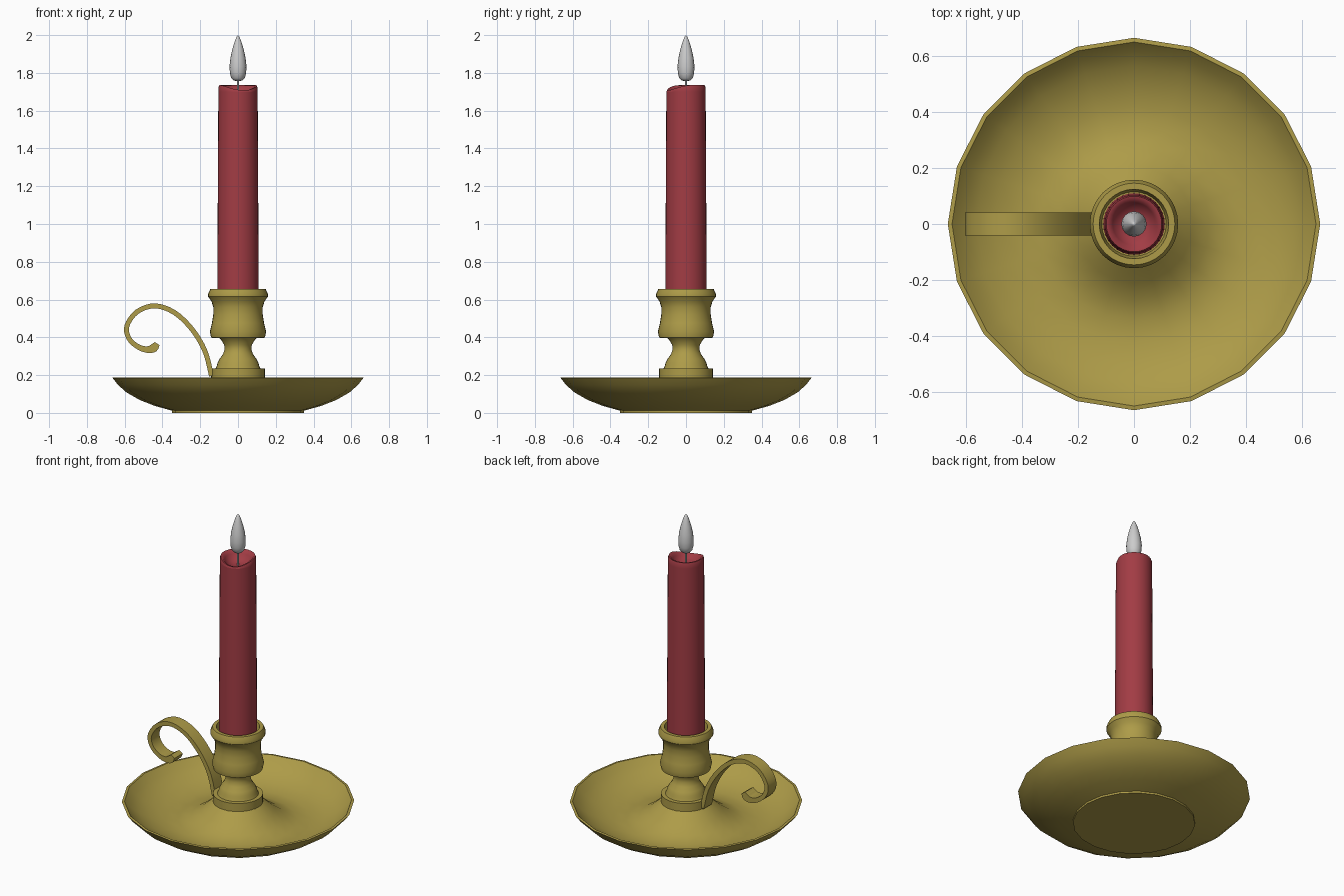
import bpy, bmesh, math
from mathutils import Vector

if "Cube" in bpy.data.objects:
    bpy.data.objects.remove(bpy.data.objects["Cube"])

def material(name, rgb):
    m = bpy.data.materials.new(name)
    m.diffuse_color = (*rgb, 1)
    m.use_nodes = True
    m.node_tree.nodes["Principled BSDF"].inputs["Base Color"].default_value = m.diffuse_color
    return m

brass = material("brass", (0.42, 0.33, 0.065))
wax = material("red_wax", (0.36, 0.045, 0.058))

def finish(name, bm, mat, angle=35):
    bmesh.ops.recalc_face_normals(bm, faces=bm.faces)
    me = bpy.data.meshes.new(name)
    bm.to_mesh(me)
    bm.free()
    ob = bpy.data.objects.new(name, me)
    bpy.context.collection.objects.link(ob)
    if mat:
        me.materials.append(mat)
    bpy.ops.object.select_all(action='DESELECT')
    ob.select_set(True)
    bpy.context.view_layer.objects.active = ob
    bpy.ops.object.shade_smooth_by_angle(angle=math.radians(angle))
    return ob

def lathe(name, profile, sides, mat=None, angle=35, lift=None):
    """Revolve (radius, z) points about the z axis; radius 0 makes a pole."""
    bm = bmesh.new()
    rings = []
    for r, z in profile:
        if r == 0:
            rings.append([bm.verts.new((0, 0, z))] * sides)
            continue
        ring = []
        for i in range(sides):
            a = math.tau * i / sides
            dz = lift(a, z) if lift else 0
            ring.append(bm.verts.new((r * math.cos(a), r * math.sin(a), z + dz)))
        rings.append(ring)
    for p, q in zip(rings, rings[1:]):
        for i in range(sides):
            j = (i + 1) % sides
            bm.faces.new(list(dict.fromkeys((p[i], p[j], q[j], q[i]))))
    return finish(name, bm, mat, angle)

# Shallow twenty-sided dish with a raised centre
lathe("dish", [(0, 0), (0.35, 0), (0.35, 0.012), (0.44, 0.037), (0.52, 0.068),
               (0.59, 0.108), (0.635, 0.148), (0.665, 0.186), (0.65, 0.188),
               (0.615, 0.15), (0.565, 0.115), (0.50, 0.085), (0.42, 0.066),
               (0.34, 0.066), (0.27, 0.09), (0.21, 0.13), (0.165, 0.17),
               (0.13, 0.195), (0, 0.195)], 20, brass)

# Turned stem and candle cup
lathe("candle_cup", [(0, 0.18), (0.143, 0.18), (0.143, 0.236), (0.118, 0.236),
                     (0.112, 0.25), (0.108, 0.265), (0.098, 0.285), (0.08, 0.31),
                     (0.071, 0.335), (0.073, 0.36), (0.09, 0.388), (0.098, 0.396),
                     (0.142, 0.398), (0.149, 0.43), (0.138, 0.475), (0.131, 0.52),
                     (0.131, 0.56), (0.14, 0.59), (0.158, 0.615), (0.158, 0.63),
                     (0.146, 0.657), (0.124, 0.657), (0.115, 0.61), (0, 0.61)],
      32, brass)

# Candle with a melted hollow and a dip in the front of the rim
def melt(a, z):
    if z < 1.705:
        return 0
    return -0.027 * max(0, math.cos(a - math.radians(-72))) ** 2

lathe("candle", [(0, 0.6), (0.11, 0.6), (0.107, 1.15), (0.104, 1.7), (0.104, 1.722),
                 (0.099, 1.735), (0.088, 1.733), (0.076, 1.715), (0.055, 1.685),
                 (0.025, 1.675), (0, 1.675)], 32, wax, 50, melt)

# Wick and flame
lathe("wick", [(0, 1.66), (0.006, 1.66), (0.006, 1.79), (0, 1.79)], 8)
lathe("flame", [(0, 1.757), (0.022, 1.759), (0.036, 1.772), (0.043, 1.80),
                (0.045, 1.835), (0.04, 1.88), (0.03, 1.925), (0.018, 1.965),
                (0.008, 1.99), (0, 2.0)], 16, None, 60)

# Curled strap handle: (x, z, thickness) along the middle of the strap
path = [Vector(p) for p in [
    (-0.14, 0.195, 0.026), (-0.172, 0.32, 0.026), (-0.23, 0.425, 0.026),
    (-0.31, 0.512, 0.026), (-0.39, 0.557, 0.026), (-0.463, 0.565, 0.026),
    (-0.535, 0.535, 0.026), (-0.58, 0.48, 0.026), (-0.59, 0.43, 0.026),
    (-0.567, 0.38, 0.026), (-0.52, 0.345, 0.028), (-0.475, 0.335, 0.036),
    (-0.445, 0.345, 0.045), (-0.428, 0.367, 0.03)]]

def spline(pts, steps):
    ext = [2 * pts[0] - pts[1]] + pts + [2 * pts[-1] - pts[-2]]
    out = []
    for a, b, c, d in zip(ext, ext[1:], ext[2:], ext[3:]):
        for k in range(steps):
            t = k / steps
            out.append(0.5 * (2 * b + (c - a) * t + (2 * a - 5 * b + 4 * c - d) * t * t
                              + (3 * b - a - 3 * c + d) * t ** 3))
    return out + [pts[-1]]

curve = spline(path, 3)
bm = bmesh.new()
rows = []
for i, p in enumerate(curve):
    t = (curve[min(i + 1, len(curve) - 1)] - curve[max(i - 1, 0)]).xy.normalized()
    n = Vector((-t.y, t.x)) * p.z / 2
    rows.append([bm.verts.new((p.x + s * n.x, y, p.y + s * n.y))
                 for s, y in ((1, -0.041), (1, 0.041), (-1, 0.041), (-1, -0.041))])
for p, q in zip(rows, rows[1:]):
    for i in range(4):
        j = (i + 1) % 4
        bm.faces.new((p[i], p[j], q[j], q[i]))
bm.faces.new(rows[0])
bm.faces.new(rows[-1])
finish("handle", bm, brass)
